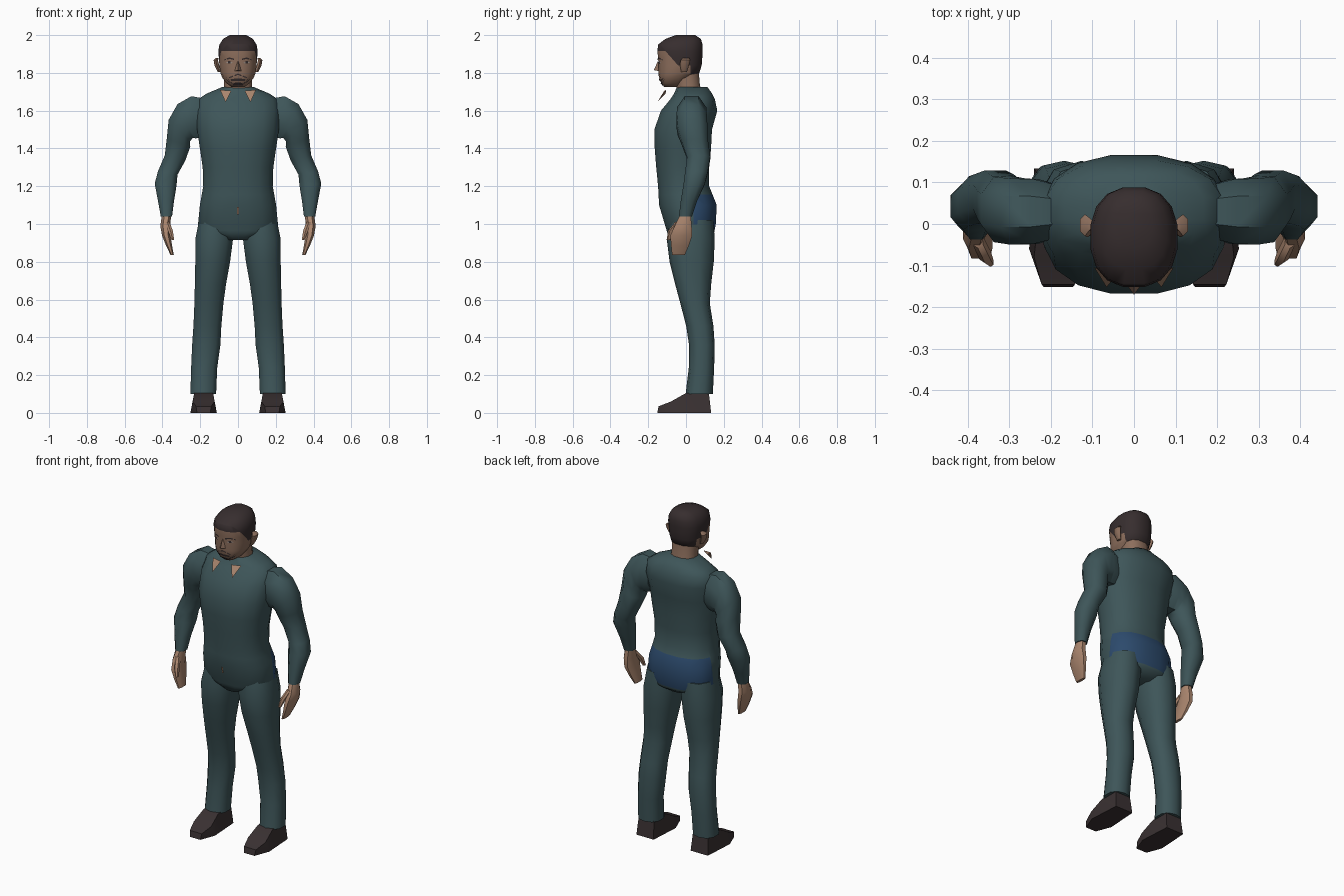
import bpy, bmesh, math
from mathutils import Vector
from mathutils.bvhtree import BVHTree


def mat(name, rgb):
    m = bpy.data.materials.new(name)
    m.diffuse_color = (*rgb, 1)
    return m


TEAL = mat("teal cloth", (.048, .092, .100))
BLUE = mat("blue cloth", (.025, .068, .150))
SKIN = mat("skin", (.400, .235, .155))
FACE = mat("face skin", (.270, .160, .110))
HAIR = mat("dark hair", (.038, .027, .028))
SHOE = mat("shoe leather", (.042, .031, .032))
WHITE = mat("eye white", (.35, .31, .28))


def finish(name, bm, mats, angle=50):
    bmesh.ops.recalc_face_normals(bm, faces=bm.faces)
    me = bpy.data.meshes.new(name)
    bm.to_mesh(me)
    ob = bpy.data.objects.new(name, me)
    bpy.context.collection.objects.link(ob)
    for m in mats:
        me.materials.append(m)
    bpy.ops.object.select_all(action='DESELECT')
    ob.select_set(True)
    bpy.context.view_layer.objects.active = ob
    bpy.ops.object.shade_smooth_by_angle(angle=math.radians(angle))
    return ob


def loft(rings, n=12, sx=1, p=.85):
    """Rings: x, y, z, half width, half depth, tilt in degrees about y."""
    bm, loops = bmesh.new(), []
    for x, y, z, rx, ry, t in rings:
        t, loop = math.radians(t), []
        for i in range(n):
            a = 2 * math.pi * (i + .5) / n
            c, s = math.cos(a), math.sin(a)
            u = rx * math.copysign(abs(c) ** p, c)
            v = ry * math.copysign(abs(s) ** p, s)
            loop.append(bm.verts.new((sx * (x + u * math.cos(t)), y + v, z + u * math.sin(t))))
        loops.append(loop)
    for a, b in zip(loops, loops[1:]):
        for i in range(n):
            j = (i + 1) % n
            bm.faces.new((a[i], a[j], b[j], b[i]))
    bm.faces.new(loops[0])
    bm.faces.new(loops[-1])
    return bm


def upright(rows):
    """Rows: z, half width, front y, back y."""
    return [(0, (f + b) / 2, z, w, (b - f) / 2, 0) for z, w, f, b in rows]


def cut(bm, co, no):
    bmesh.ops.bisect_plane(bm, geom=bm.verts[:] + bm.edges[:] + bm.faces[:],
                           plane_co=co, plane_no=no)


# Torso with the blue seat patch on the back
bm = loft(upright([(.915, .07, -.08, .10), (.95, .19, -.10, .15), (1.0, .215, -.115, .16),
                   (1.1, .205, -.145, .165), (1.2, .187, -.15, .125), (1.3, .19, -.16, .125),
                   (1.4, .205, -.168, .135), (1.5, .22, -.17, .14), (1.6, .225, -.135, .168),
                   (1.66, .215, -.085, .155), (1.69, .17, -.065, .14), (1.725, .085, -.05, .115)]), 16)
for co, no in (((0, .04, 0), (0, 1, 0)), ((0, 0, 1.155), (0, 0, 1)), ((0, 0, .965), (0, 0, 1))):
    cut(bm, co, no)
for f in bm.faces:
    c = f.calc_center_median()
    f.material_index = int(c.y > .04 and .965 < c.z < 1.155)
finish("torso", bm, [TEAL, BLUE])

# Neck
finish("neck", loft(upright([(1.69, .08, -.05, .085), (1.74, .075, -.055, .075),
                             (1.80, .075, -.07, .07)])), [FACE])

# Head: skin below the hairline, hair above and behind
bm = loft(upright([(1.725, .035, -.115, -.03), (1.745, .062, -.133, .0), (1.775, .085, -.143, .03),
                   (1.80, .095, -.147, .072), (1.84, .1, -.147, .085), (1.88, .103, -.15, .088),
                   (1.915, .106, -.153, .09), (1.95, .1, -.15, .09), (1.98, .08, -.11, .08),
                   (2.0, .045, -.055, .05)]), 16)
cut(bm, (0, .025, 0), (0, 1, 0))
cut(bm, (0, -.06, 1.86), (0, .75, .66))
cut(bm, (0, 0, 1.79), (0, 0, 1))
for f in bm.faces:
    c = f.calc_center_median()
    sideburn = (c.y + .06) * .75 + (c.z - 1.86) * .66 > 0 and c.z > 1.84
    f.material_index = int(c.z > 1.915 or sideburn or (c.y > .025 and c.z > 1.79))
head_tree = BVHTree.FromBMesh(bm)
finish("head", bm, [FACE, HAIR])


# Face details laid on the head
def plate(name, pts, m, sides=(1,)):
    bm = bmesh.new()
    for s in sides:
        vs = []
        for x, z in pts:
            hit = head_tree.ray_cast(Vector((s * x, -1, z)), Vector((0, 1, 0)))[0]
            vs.append(bm.verts.new(hit + Vector((0, -.004, 0))))
        bm.faces.new(vs)
    ob = finish(name, bm, [m])
    for poly in ob.data.polygons:
        if poly.normal.y > 0:
            poly.flip()


both = (1, -1)
plate("brows", [(.02, 1.868), (.045, 1.874), (.072, 1.866), (.072, 1.872), (.045, 1.882), (.02, 1.875)], HAIR, both)
plate("eyes", [(.028, 1.853), (.045, 1.848), (.064, 1.855), (.045, 1.862)], WHITE, both)
plate("pupils", [(.039, 1.85), (.052, 1.85), (.052, 1.862), (.039, 1.862)], HAIR, both)
plate("moustache", [(0, 1.789), (.045, 1.772), (.05, 1.776), (0, 1.796)], HAIR, both)
plate("mouth", [(0, 1.758), (.036, 1.758), (.04, 1.768), (0, 1.77)], HAIR, both)
plate("chin_beard", [(0, 1.732), (.028, 1.734), (.022, 1.747), (0, 1.75)], HAIR, both)
plate("jaw_beard", [(.028, 1.736), (.055, 1.757), (.078, 1.785), (.082, 1.792), (.052, 1.767), (.028, 1.745)], HAIR, both)

# Nose wedge
bm = bmesh.new()
v = [bm.verts.new(p) for p in ((0, -.148, 1.865), (-.022, -.14, 1.808), (.022, -.14, 1.808), (0, -.17, 1.815))]
for k in ((0, 1, 3), (0, 3, 2), (1, 2, 3), (0, 2, 1)):
    bm.faces.new([v[i] for i in k])
finish("nose", bm, [FACE])

# Small bare chip at the front of the waist
bm = bmesh.new()
bm.faces.new([bm.verts.new(p) for p in ((-.005, -.146, 1.05), (.005, -.146, 1.05),
                                        (.005, -.152, 1.09), (-.005, -.152, 1.09))])
finish("waist_chip", bm, [SKIN])

for s, side in ((1, "right"), (-1, "left")):
    # Ear
    finish("ear_" + side, loft([(.10, -.01, 1.805, .008, .015, 0), (.112, -.008, 1.84, .014, .024, 0),
                                (.118, -.003, 1.868, .013, .026, 0), (.108, 0, 1.88, .008, .016, 0)],
                               6, s), [FACE])
    # Collar point
    bm = bmesh.new()
    v = [bm.verts.new((s * x, y, z)) for x, y, z in
         ((.035, -.115, 1.705), (.095, -.105, 1.71), (.066, -.152, 1.645), (.066, -.108, 1.69))]
    for k in ((0, 1, 2), (0, 3, 1), (1, 3, 2), (2, 3, 0)):
        bm.faces.new([v[i] for i in k])
    finish("collar_" + side, bm, [SKIN])
    # Arm sleeve
    finish("arm_" + side, loft([(.19, .03, 1.565, .11, .07, 86), (.235, .03, 1.565, .12, .083, 84),
                                (.28, .03, 1.545, .105, .085, 66), (.31, .035, 1.495, .086, .084, 45),
                                (.315, .047, 1.43, .07, .075, 18), (.333, .067, 1.35, .06, .066, 14),
                                (.372, .055, 1.27, .056, .064, 10), (.383, .043, 1.21, .062, .06, 4),
                                (.381, .015, 1.12, .045, .046, 0), (.379, -.003, 1.04, .032, .037, 0)],
                               8, s), [TEAL])
    # Hand and thumb
    finish("hand_" + side, loft([(.378, -.003, 1.05, .026, .03, 0), (.385, -.015, .99, .028, .048, 0),
                                 (.38, -.025, .94, .024, .062, 0), (.365, -.032, .885, .017, .05, 0),
                                 (.348, -.04, .835, .009, .036, 0)], 8, s), [SKIN])
    finish("thumb_" + side, loft([(.375, -.04, 1.01, .014, .018, 0), (.358, -.075, .965, .015, .019, 0),
                                  (.345, -.092, .915, .008, .011, 0)], 6, s), [SKIN])
    # Trouser leg
    finish("leg_" + side, loft([(.115, .03, 1.02, .095, .115, 0), (.126, .025, .92, .104, .127, 0),
                                (.134, .03, .8, .096, .117, 0), (.146, .038, .68, .086, .095, 0),
                                (.154, .048, .58, .08, .078, 0), (.162, .073, .46, .077, .072, 0),
                                (.168, .084, .36, .078, .068, 0), (.179, .082, .24, .072, .067, 0),
                                (.184, .07, .1, .071, .072, 0)], 10, s), [TEAL])
    # Shoe: side outline widened from sole to top
    bm = bmesh.new()
    outline = ((-.152, 0, .035), (-.145, .035, .04), (-.08, .06, .058), (0, .105, .05),
               (.12, .115, .05), (.133, 0, .058), (-.06, 0, .07))
    rows = [[bm.verts.new((s * .182 + k * w, y, z)) for y, z, w in outline] for k in (-1, 1)]
    n = len(outline)
    for i in range(n):
        j = (i + 1) % n
        bm.faces.new((rows[0][i], rows[0][j], rows[1][j], rows[1][i]))
    for r in rows:
        bmesh.ops.triangulate(bm, faces=[bm.faces.new(r)])
    finish("shoe_" + side, bm, [SHOE], 40)
